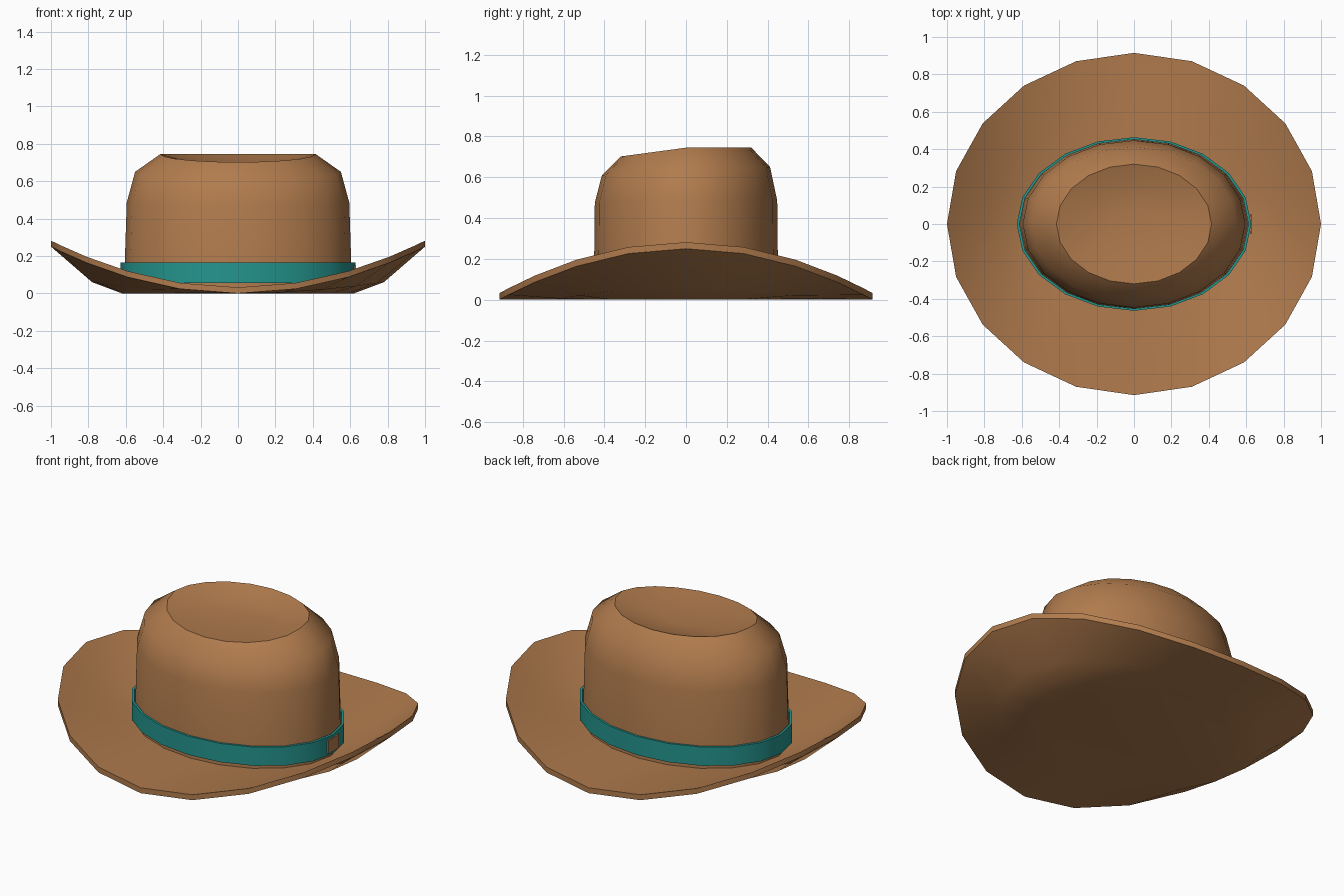
import bpy, bmesh, math

if "Cube" in bpy.data.objects:
    bpy.data.objects.remove(bpy.data.objects["Cube"])

SIDES = 20


def material(name, rgb):
    m = bpy.data.materials.new(name)
    m.diffuse_color = (*rgb, 1)
    m.use_nodes = True
    m.node_tree.nodes["Principled BSDF"].inputs["Base Color"].default_value = m.diffuse_color
    return m


BROWN = material("tan_brown", (0.44, 0.20, 0.075))
TEAL = material("teal", (0.018, 0.30, 0.27))


def loft(name, rings, mat, sharp=(), cap_start=False, cap_end=False, close=False):
    """Skin oval rings (rx, ry, height function of angle); 'sharp' lists creased rings."""
    bm = bmesh.new()
    rows = []
    for rx, ry, height in rings:
        row = []
        for k in range(SIDES):
            a = 2 * math.pi * k / SIDES
            row.append(bm.verts.new((rx * math.cos(a), ry * math.sin(a), height(a))))
        rows.append(row)
    n = len(rows)
    for i in range(n if close else n - 1):
        lo, hi = rows[i], rows[(i + 1) % n]
        for k in range(SIDES):
            j = (k + 1) % SIDES
            bm.faces.new((lo[k], lo[j], hi[j], hi[k]))
    if cap_start:
        bm.faces.new(rows[0][::-1])
    if cap_end:
        bm.faces.new(rows[-1])
    for f in bm.faces:
        f.smooth = True
    for i in sharp:
        for k in range(SIDES):
            bm.edges.get((rows[i][k], rows[i][(k + 1) % SIDES])).smooth = False
    mesh = bpy.data.meshes.new(name)
    bm.to_mesh(mesh)
    bm.free()
    mesh.materials.append(mat)
    obj = bpy.data.objects.new(name, mesh)
    bpy.context.collection.objects.link(obj)
    return obj


def curl(base, lift):
    # sides curl up, front and back stay low
    return lambda a: base + lift * math.cos(a) ** 2


def dip(top, drop):
    # front half sinks toward the front
    return lambda a: top + drop * min(0.0, math.sin(a))


# Brim: flat sole, curled underside, rim wall, curled upper side
T = 0.032
loft("brim", [
    (0.62, 0.45, curl(0, 0)),
    (0.78, 0.645, curl(0, 0.06)),
    (1.0, 0.915, curl(0, 0.25)),
    (1.0, 0.915, curl(T, 0.25)),
    (0.78, 0.645, curl(T, 0.06)),
    (0.60, 0.43, curl(T, 0)),
], BROWN, sharp=(2, 3), cap_start=True)

# Crown: near-upright wall, rounded shoulder, creased rim and dented top
loft("crown", [
    (0.61, 0.452, dip(0.02, 0)),
    (0.595, 0.447, dip(0.485, 0.01)),
    (0.55, 0.412, dip(0.65, 0.04)),
    (0.415, 0.32, dip(0.745, 0.043)),
    (0.27, 0.20, dip(0.705, 0.012)),
    (0.12, 0.09, dip(0.692, 0.003)),
], BROWN, sharp=(3,), cap_end=True)

# Band around the foot of the crown
loft("band", [
    (0.627, 0.464, curl(0.055, 0)),
    (0.627, 0.464, curl(0.166, 0)),
    (0.612, 0.452, curl(0.166, 0)),
    (0.612, 0.452, curl(0.055, 0)),
], TEAL, sharp=(0, 1, 2, 3), close=True)

# Small clasp plate on the right side of the band
bpy.ops.mesh.primitive_cube_add(size=1, location=(0.626, 0, 0.11))
clasp = bpy.context.object
clasp.name = "band_clasp"
clasp.scale = (0.009, 0.10, 0.08)
clasp.data.materials.append(BROWN)
